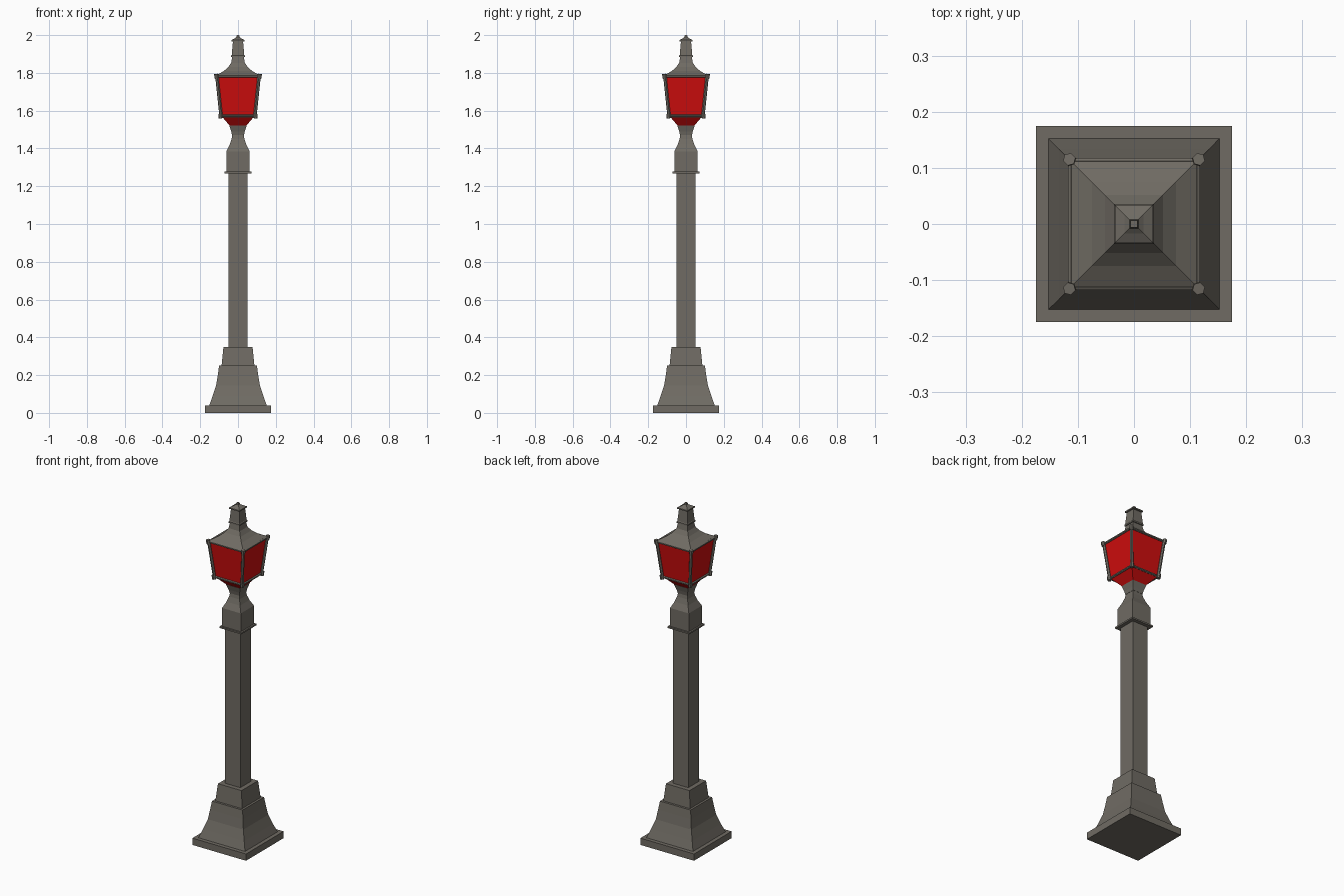
import bpy, bmesh, math
from mathutils import Vector

if "Cube" in bpy.data.objects:
    bpy.data.objects.remove(bpy.data.objects["Cube"])


def material(name, rgb):
    m = bpy.data.materials.new(name)
    m.diffuse_color = (*rgb, 1)
    m.use_nodes = True
    m.node_tree.nodes["Principled BSDF"].inputs["Base Color"].default_value = m.diffuse_color
    return m


IRON = material("weathered iron", (0.16, 0.147, 0.125))
GLASS = material("red glass", (0.62, 0.004, 0.004))


def finish(name, bm, mat):
    bmesh.ops.recalc_face_normals(bm, faces=bm.faces)
    me = bpy.data.meshes.new(name)
    bm.to_mesh(me)
    bm.free()
    me.materials.append(mat)
    ob = bpy.data.objects.new(name, me)
    bpy.context.collection.objects.link(ob)
    return ob


def square_stack(name, profile, mat):
    """Closed square solid from (half width, height) pairs."""
    bm = bmesh.new()
    rings = [[bm.verts.new((sx * r, sy * r, z))
              for sx, sy in ((-1, -1), (1, -1), (1, 1), (-1, 1))] for r, z in profile]
    for a, b in zip(rings, rings[1:]):
        for i in range(4):
            j = (i + 1) % 4
            bm.faces.new((a[i], a[j], b[j], b[i]))
    bm.faces.new(rings[0][::-1])
    bm.faces.new(rings[-1])
    return finish(name, bm, mat)


def add_rod(bm, a, b, radius, sides=6):
    a, b = Vector(a), Vector(b)
    d = b - a
    mat = d.to_track_quat('Z', 'Y').to_matrix().to_4x4()
    mat.translation = (a + b) / 2
    bmesh.ops.create_cone(bm, cap_ends=True, segments=sides, radius1=radius,
                          radius2=radius, depth=d.length, matrix=mat)


# Base and column
square_stack("base_plinth", [(.175, 0), (.175, .04)], IRON)
square_stack("base_flare", [(.152, .04), (.134, .09), (.116, .145), (.107, .20), (.10, .25)], IRON)
square_stack("base_upper_step", [(.087, .25), (.077, .35)], IRON)
square_stack("column", [(.05, .35), (.05, 1.28)], IRON)

# Capital with thin flange
square_stack("capital", [(.071, 1.268), (.071, 1.277), (.061, 1.277), (.061, 1.385),
                         (.044, 1.42), (.034, 1.45), (.030, 1.475)], IRON)
square_stack("lantern_neck", [(.032, 1.47), (.036, 1.49), (.046, 1.522)], IRON)

# Red glass pan and panes
square_stack("lantern_glass", [(.045, 1.522), (.088, 1.572), (.109, 1.782)], GLASS)

# Roof and finial
square_stack("lantern_roof", [(.113, 1.779), (.113, 1.788), (.075, 1.81), (.052, 1.83),
                              (.036, 1.853), (.030, 1.888)], IRON)
square_stack("finial", [(.036, 1.884), (.036, 1.892), (.033, 1.896), (.027, 1.965),
                        (.034, 1.967), (.034, 1.974), (.017, 1.983),
                        (.008, 1.99), (.006, 2.0)], IRON)

# Lantern frame: corner posts, rails and knobs
LOW, HIGH = (.090, 1.572), (.112, 1.782)
posts, rails, knobs = bmesh.new(), bmesh.new(), bmesh.new()
for k in range(4):
    def corner(level, turn=k):
        ang = math.radians(45 + 90 * turn)
        r = level[0] * math.sqrt(2)
        return Vector((r * math.cos(ang), r * math.sin(ang), level[1]))
    add_rod(posts, corner(LOW), corner(HIGH), .009)
    for level in (LOW, HIGH):
        add_rod(rails, corner(level), corner(level, k + 1), .007)
        c = corner(level)
        out = Vector((c.x, c.y, 0)).normalized()
        axis = (corner(HIGH) - corner(LOW)).normalized()
        c = c + out * .003
        add_rod(knobs, c - axis * .012, c + axis * .012, .0115)
finish("lantern_corner_posts", posts, IRON)
finish("lantern_rails", rails, IRON)
finish("lantern_knobs", knobs, IRON)
